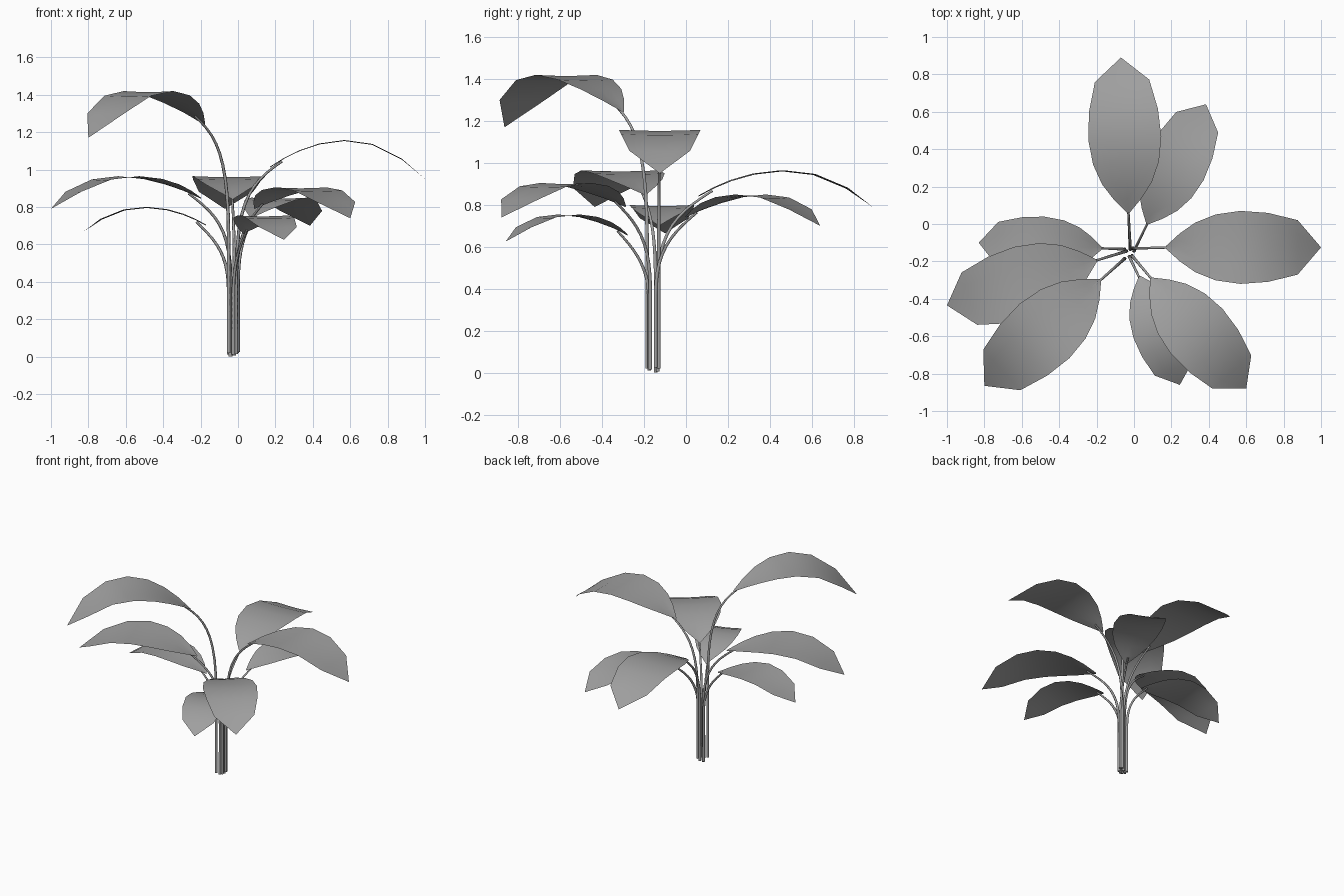
import bpy
from mathutils import Vector

cube = bpy.data.objects.get("Cube")
if cube:
    bpy.data.objects.remove(cube, do_unlink=True)


def make_material(name, colour):
    mat = bpy.data.materials.new(name)
    mat.use_nodes = True
    mat.diffuse_color = colour
    mat.node_tree.nodes["Principled BSDF"].inputs["Base Color"].default_value = colour
    return mat


GREY = make_material("plain grey", (0.35, 0.35, 0.35, 1))

# Half width of a leaf along its length, both relative to that length
OUTLINE = [(0, 0.008), (0.09, 0.09), (0.19, 0.16), (0.32, 0.212), (0.48, 0.235),
           (0.66, 0.222), (0.85, 0.175), (1, 0)]
ACROSS = (-1, -0.5, 0, 0.5, 1)


def arch(s, base_z, peak_z, tip_z):
    """Height of the leaf's midrib, highest halfway along."""
    end = base_z if s < 0.5 else tip_z
    return peak_z - (peak_z - end) * (2 * s - 1) ** 2


def make_leaf(name, base, tip, heights):
    """Thin arched sheet, pointed at both ends."""
    base, tip = Vector(base), Vector(tip)
    along = tip - base
    side = Vector((-along.y, along.x))
    verts, faces, rows = [], [], []
    for s, half in OUTLINE:
        row = []
        for a in (ACROSS if half else (0,)):
            p = base + along * s + side * (half * a)
            row.append(len(verts))
            verts.append((p.x, p.y, arch(s, *heights) + 0.005 * a * a))
        rows.append(row)
    for lower, upper in zip(rows, rows[1:]):
        for i in range(len(ACROSS) - 1):
            if len(upper) == 1:
                faces.append((lower[i + 1], lower[i], upper[0]))
            else:
                faces.append((lower[i + 1], lower[i], upper[i], upper[i + 1]))
    mesh = bpy.data.meshes.new(name)
    mesh.from_pydata(verts, [], faces)
    mesh.flip_normals()
    if mesh.polygons[0].normal.z < 0:
        mesh.flip_normals()
    mesh.materials.append(GREY)
    mesh.shade_smooth()
    obj = bpy.data.objects.new(name, mesh)
    bpy.context.collection.objects.link(obj)


def make_stem(name, root, base, tip, heights):
    """Upright stalk that bends over and runs on beneath the leaf."""
    base, tip = Vector(base), Vector(tip)

    def rib(s):
        p = base.lerp(tip, s)
        return Vector((p.x, p.y, arch(s, *heights) - 0.008))

    foot = Vector(root)
    bend = Vector((foot.x, foot.y, heights[0] * 0.5))
    end = rib(0.08)
    flat = Vector((end.x - foot.x, end.y - foot.y, 0))
    curve = bpy.data.curves.new(name, "CURVE")
    curve.dimensions = "3D"
    curve.bevel_depth = 0.01
    curve.bevel_resolution = 1
    curve.resolution_u = 10
    curve.use_fill_caps = True
    spline = curve.splines.new("BEZIER")
    spline.bezier_points.add(2)
    up = Vector((foot.x, foot.y, heights[0] - 0.16))
    back = end - flat * 0.62 - Vector((0, 0, 0.1))
    knots = [(foot, foot.lerp(bend, -0.3), foot.lerp(bend, 0.3), 1),
             (bend, bend.lerp(foot, 0.3), up, 0.95),
             (end, back, end + (end - back) * 0.3, 0.6)]
    for point, (co, left, right, radius) in zip(spline.bezier_points, knots):
        point.handle_left_type = point.handle_right_type = "FREE"
        point.co, point.handle_left, point.handle_right = co, left, right
        point.radius = radius
    curve.materials.append(GREY)
    obj = bpy.data.objects.new(name, curve)
    bpy.context.collection.objects.link(obj)


# name: stem foot, leaf base, leaf tip, (base, peak, tip) heights
PLANT = {
    "left": ((-0.005, -0.13, 0.02), (0.17, -0.125), (1.0, -0.125), (1.01, 1.153, 0.95)),
    "back": ((-0.02, -0.135, 0.005), (-0.03, 0.06), (-0.07, 0.89), (0.84, 0.96, 0.79)),
    "back_left": ((0, -0.145, 0.025), (0.07, 0), (0.385, 0.64), (0.74, 0.845, 0.70)),
    "front_left": ((-0.01, -0.17, 0.015), (0.09, -0.29), (0.6, -0.88), (0.79, 0.9, 0.74)),
    "front": ((-0.025, -0.175, 0.01), (0.03, -0.28), (0.245, -0.86), (0.655, 0.75, 0.625)),
    "front_right": ((-0.05, -0.185, 0.02), (-0.18, -0.3), (-0.8, -0.865), (1.24, 1.415, 1.17)),
    "right": ((-0.04, -0.145, 0), (-0.2, -0.195), (-1.0, -0.435), (0.845, 0.96, 0.79)),
    "right_small": ((-0.05, -0.135, 0.01), (-0.17, -0.13), (-0.83, -0.1), (0.70, 0.795, 0.665)),
}
for place, (root, base, tip, heights) in PLANT.items():
    make_leaf(place + "_leaf", base, tip, heights)
    make_stem(place + "_stem", root, base, tip, heights)
